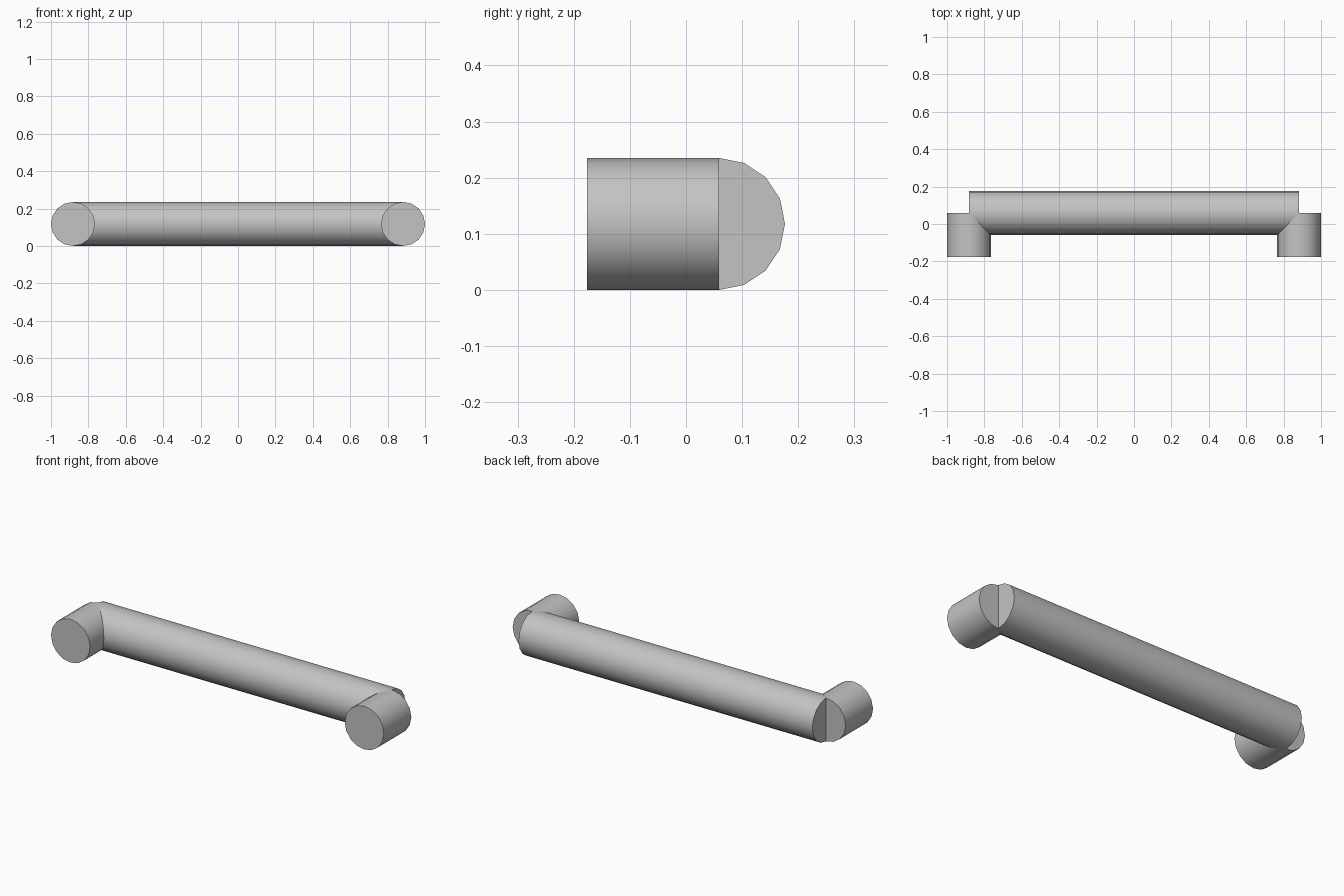
import bpy
import math

if "Cube" in bpy.data.objects:
    bpy.data.objects.remove(bpy.data.objects["Cube"], do_unlink=True)

RADIUS = 0.1176
SIDES = 16
POST_X = 1 - RADIUS      # post axes, also the ends of the bar
FRONT_Y = -1.5 * RADIUS  # mounting face of the posts
BAR_Y = 0.5 * RADIUS     # axis of the bar, where the posts end

# Brushed metal
metal = bpy.data.materials.new("light_grey_metal")
metal.use_nodes = True
colour = (0.55, 0.55, 0.55, 1)
metal.diffuse_color = colour
metal.node_tree.nodes["Principled BSDF"].inputs["Base Color"].default_value = colour


def rod(name, length, location, rotation):
    """Capped round rod with smooth sides and crisp ends."""
    bpy.ops.mesh.primitive_cylinder_add(
        vertices=SIDES, radius=RADIUS, depth=length,
        location=location, rotation=rotation)
    obj = bpy.context.object
    obj.name = name
    obj.data.materials.append(metal)
    bpy.ops.object.shade_smooth_by_angle(angle=math.radians(40))
    return obj


# Long grip bar
rod("grip_bar", 2 * POST_X, (0, BAR_Y, RADIUS), (0, math.pi / 2, 0))

# Mounting posts at both ends
for side, sign in (("left", 1), ("right", -1)):
    rod(side + "_post", BAR_Y - FRONT_Y,
        (sign * POST_X, (BAR_Y + FRONT_Y) / 2, RADIUS), (math.pi / 2, 0, 0))
